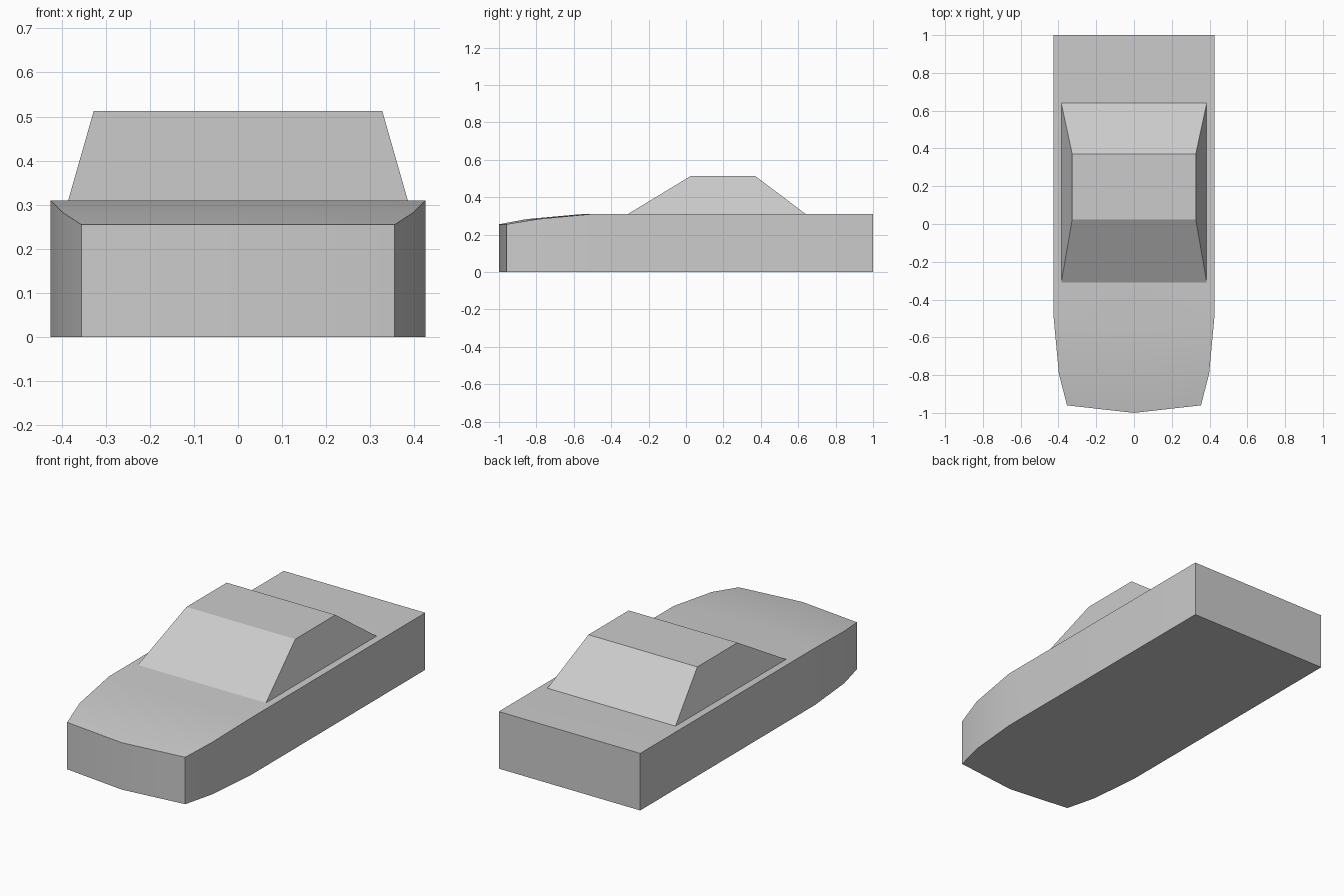
import bpy
import bmesh
from math import radians

cube = bpy.data.objects.get("Cube")
if cube:
    bpy.data.objects.remove(cube, do_unlink=True)

grey = bpy.data.materials.new("plain grey")
grey.use_nodes = True
colour = (0.6, 0.6, 0.6, 1)
grey.diffuse_color = colour
grey.node_tree.nodes["Principled BSDF"].inputs["Base Color"].default_value = colour


def finish(name, bm):
    """Turn a bmesh into a named object with the grey material."""
    bmesh.ops.recalc_face_normals(bm, faces=bm.faces)
    mesh = bpy.data.meshes.new(name)
    bm.to_mesh(mesh)
    bm.free()
    mesh.materials.append(grey)
    obj = bpy.data.objects.new(name, mesh)
    bpy.context.collection.objects.link(obj)
    return obj


# Car body: stations of half width, side y, centre y, height, nose to tail
stations = [
    (0.355, -0.96, -1.0, 0.255),
    (0.398, -0.79, -0.85, 0.283),
    (0.425, -0.50, -0.55, 0.31),
    (0.425, 1.0, 1.0, 0.31),
]
bm = bmesh.new()
tops, bottoms = [], []
for half, side_y, centre_y, z in stations:
    plan = [(-half, side_y), (0, centre_y), (half, side_y)]
    tops.append([bm.verts.new((x, y, z)) for x, y in plan])
    bottoms.append([bm.verts.new((x, y, 0)) for x, y in plan])

for i in range(len(stations) - 1):
    for layer in (tops, bottoms):
        a, b = layer[i], layer[i + 1]
        for k in range(2):
            bm.faces.new((a[k], a[k + 1], b[k + 1], b[k]))
    for k in (0, 2):
        bm.faces.new((tops[i][k], tops[i + 1][k], bottoms[i + 1][k], bottoms[i][k]))
for i in (0, -1):
    for k in range(2):
        bm.faces.new((tops[i][k], tops[i][k + 1], bottoms[i][k + 1], bottoms[i][k]))
body = finish("car_body", bm)

# Cabin: tapered box with sloping windscreen and rear window
bm = bmesh.new()
rings = []
for half, front, back, z in [(0.385, -0.31, 0.64, 0.31), (0.327, 0.025, 0.37, 0.513)]:
    plan = [(-half, front), (half, front), (half, back), (-half, back)]
    rings.append([bm.verts.new((x, y, z)) for x, y in plan])
low, high = rings
for k in range(4):
    n = (k + 1) % 4
    bm.faces.new((low[k], low[n], high[n], high[k]))
bm.faces.new(high)
cabin = finish("cabin", bm)

# Smooth the rounded nose, keep the corners sharp
bpy.ops.object.select_all(action='DESELECT')
body.select_set(True)
bpy.context.view_layer.objects.active = body
bpy.ops.object.shade_smooth_by_angle(angle=radians(30))
